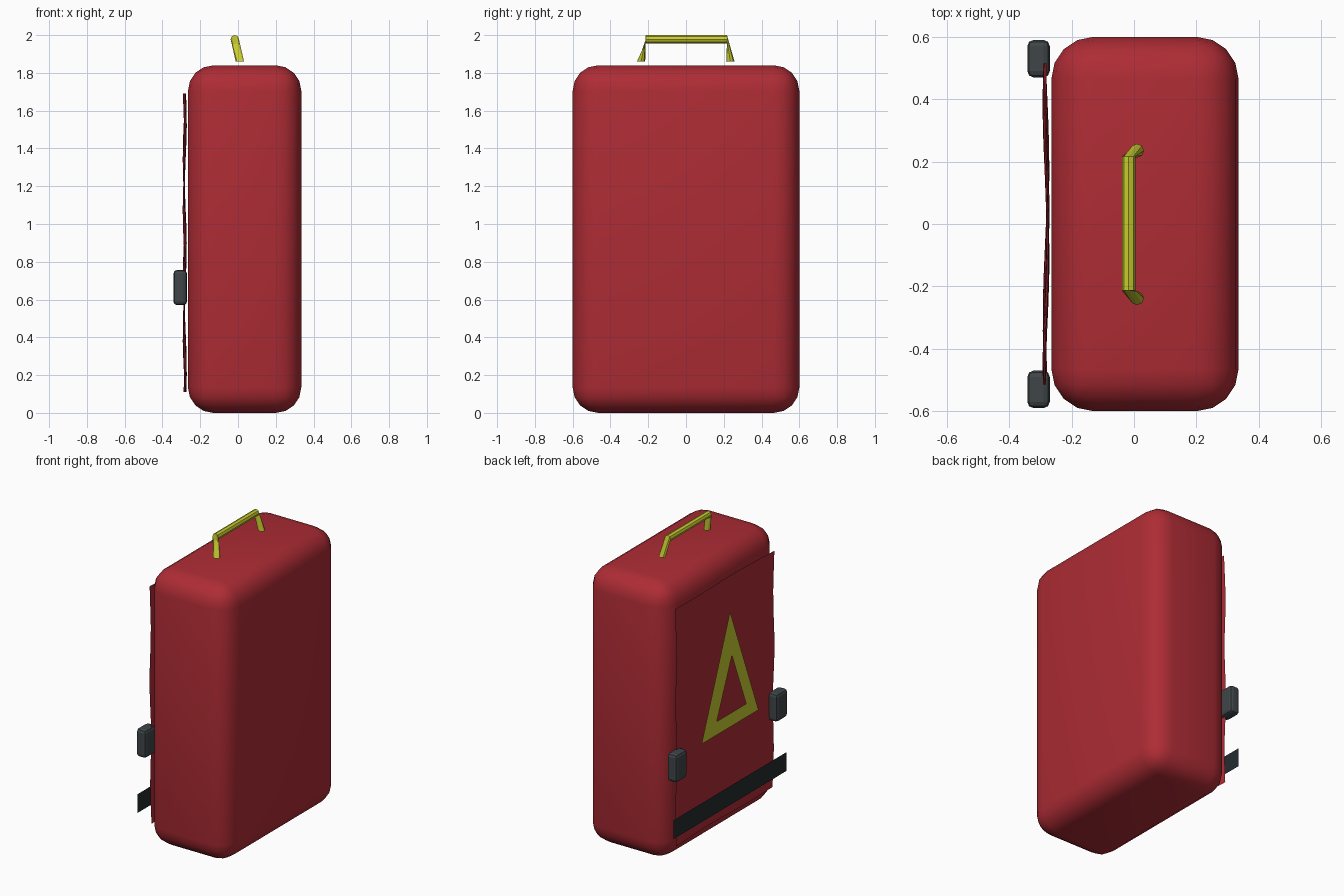
import bpy, bmesh, math
from mathutils import Vector

if "Cube" in bpy.data.objects:
    bpy.data.objects.remove(bpy.data.objects["Cube"])


def material(name, rgb):
    m = bpy.data.materials.new(name)
    m.diffuse_color = (*rgb, 1)
    m.use_nodes = True
    m.node_tree.nodes["Principled BSDF"].inputs["Base Color"].default_value = m.diffuse_color
    return m


RED = material("red fabric", (0.42, 0.025, 0.035))
YELLOW = material("yellow", (0.58, 0.60, 0.03))
GREY = material("dark plastic", (0.05, 0.06, 0.065))
BLACK = material("black webbing", (0.018, 0.024, 0.028))


def mesh_object(name, verts, faces, mat):
    me = bpy.data.meshes.new(name)
    me.from_pydata(verts, [], faces)
    me.materials.append(mat)
    ob = bpy.data.objects.new(name, me)
    bpy.context.collection.objects.link(ob)
    return ob


def rounded_box(name, lo, hi, radius, segments, mat, smooth):
    lo, hi = Vector(lo), Vector(hi)
    bm = bmesh.new()
    bmesh.ops.create_cube(bm, size=1)
    for v in bm.verts:
        v.co = (lo + hi) / 2 + v.co * (hi - lo)
    bmesh.ops.bevel(bm, geom=bm.edges[:], offset=radius, segments=segments,
                    profile=0.5, affect='EDGES')
    for f in bm.faces:
        f.smooth = smooth
    ob = mesh_object(name, [], [], mat)
    bm.to_mesh(ob.data)
    bm.free()
    return ob


# Main bag
rounded_box("bag_body", (-0.265, -0.6, 0), (0.335, 0.6, 1.84), 0.135, 4, RED, True)

# Rumpled panel on the left face
NY, NZ = 12, 18
verts = []
for j in range(NZ + 1):
    for i in range(NY + 1):
        y = -0.515 + 1.03 * i / NY
        z = 0.11 + 1.58 * j / NZ
        x = -0.282 + 0.006 * math.sin(7 * y + 1.5 * z) + 0.005 * math.sin(9 * z - 3 * y)
        verts.append((x, y, z))
W = NY + 1
faces = [(j * W + i, (j + 1) * W + i, (j + 1) * W + i + 1, j * W + i + 1)
         for j in range(NZ) for i in range(NY)]
panel = mesh_object("back_panel", verts, faces, RED)
panel.data.shade_smooth()

# Flat hollow triangle
tri = [(0.3, 0.72), (0, 1.49), (-0.3, 0.72),
       (0.14, 0.81), (-0.02, 1.19), (-0.17, 0.81)]
mesh_object("warning_triangle", [(-0.325, y, z) for y, z in tri],
            [(i, (i + 1) % 3, (i + 1) % 3 + 3, i + 3) for i in range(3)], YELLOW)

# Flat strap
mesh_object("lower_strap", [(-0.325, 0.595, 0.2), (-0.325, 0.595, 0.325),
                            (-0.325, -0.595, 0.325), (-0.325, -0.595, 0.2)],
            [(0, 1, 2, 3)], BLACK)

# Buckles
for side, label in ((-1, "front"), (1, "rear")):
    yc = 0.53 * side
    rounded_box(label + "_buckle", (-0.342, yc - 0.06, 0.57),
                (-0.27, yc + 0.06, 0.757), 0.02, 2, GREY, False)

# Carry handle: upright rings on the bar, level rings at the feet
SIDES = 8
rings = [((0.01, -0.238, 1.86), 'Y'), ((-0.017, -0.213, 1.978), 'Z'),
         ((-0.017, 0.217, 1.978), 'Z'), ((0.01, 0.235, 1.86), 'Y')]
verts = []
for (x, y, z), axis in rings:
    for k in range(SIDES):
        a = 2 * math.pi * k / SIDES
        c, s = 0.022 * math.cos(a), 0.022 * math.sin(a)
        verts.append((x + c, y + s, z) if axis == 'Y' else (x + c, y, z + s))
faces = [(r * SIDES + k, r * SIDES + (k + 1) % SIDES,
          (r + 1) * SIDES + (k + 1) % SIDES, (r + 1) * SIDES + k)
         for r in range(3) for k in range(SIDES)]
faces += [tuple(range(SIDES)), tuple(range(3 * SIDES, 4 * SIDES))]
mesh_object("carry_handle", verts, faces, YELLOW)
